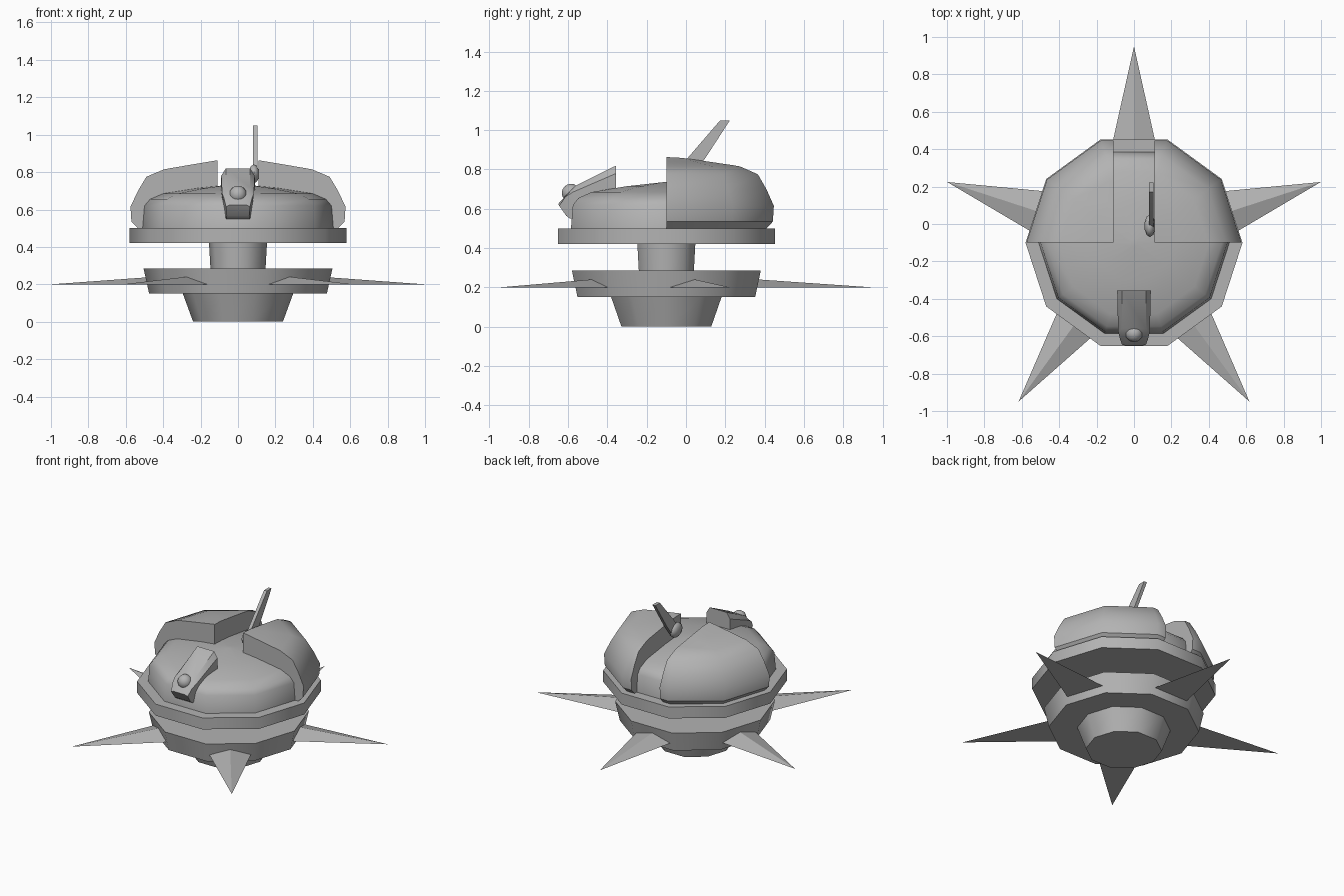
import bpy, bmesh, math
from mathutils import Vector

if "Cube" in bpy.data.objects:
    bpy.data.objects.remove(bpy.data.objects["Cube"])

CY = -0.1      # body axis position along y
SIDES = 10

grey = bpy.data.materials.new("light_grey")
grey.diffuse_color = (0.45, 0.45, 0.45, 1)
grey.use_nodes = True
grey.node_tree.nodes["Principled BSDF"].inputs["Base Color"].default_value = grey.diffuse_color


def finish(bm, name, angle=40):
    bmesh.ops.recalc_face_normals(bm, faces=bm.faces[:])
    me = bpy.data.meshes.new(name)
    bm.to_mesh(me)
    bm.free()
    me.materials.append(grey)
    ob = bpy.data.objects.new(name, me)
    bpy.context.collection.objects.link(ob)
    bpy.ops.object.select_all(action='DESELECT')
    ob.select_set(True)
    bpy.context.view_layer.objects.active = ob
    if angle:
        bpy.ops.object.shade_smooth_by_angle(angle=math.radians(angle))
    return ob


def loft(bm, rings):
    """Join vertex rings and cap both ends."""
    vs = [[bm.verts.new(p) for p in r] for r in rings]
    n = len(vs[0])
    for a, b in zip(vs, vs[1:]):
        for i in range(n):
            j = (i + 1) % n
            bm.faces.new((a[i], a[j], b[j], b[i]))
    bm.faces.new(vs[0])
    bm.faces.new(vs[-1])


def lathe(profile):
    """Ten-sided turned shape from (radius, height) points."""
    bm = bmesh.new()
    loft(bm, [[(r * math.cos(i * math.tau / SIDES), CY + r * math.sin(i * math.tau / SIDES), z)
               for i in range(SIDES)] for r, z in profile])
    return bm


# Turned body parts
finish(lathe([(0.24, 0), (0.295, 0.15)]), "foot_bowl")
finish(lathe([(0.475, 0.15), (0.505, 0.285)]), "lower_disc")
finish(lathe([(0.147, 0.28), (0.155, 0.42)]), "neck")
finish(lathe([(0.58, 0.42), (0.58, 0.5)]), "upper_plate")
finish(lathe([(0.51, 0.5), (0.5, 0.62), (0.47, 0.655), (0.4, 0.685),
              (0.21, 0.715), (0.02, 0.735)]), "inner_dome", 60)

# Rear shell: a quarter of a turned solid on each side of a central slot
for side, name in ((1, "right_shell"), (-1, "left_shell")):
    bm = lathe([(0.535, 0.5), (0.57, 0.535), (0.575, 0.615), (0.535, 0.7), (0.49, 0.775),
                (0.395, 0.815), (0.25, 0.84), (0.05, 0.873)])
    for co, no in (((side * 0.11, 0, 0), (-side, 0, 0)), ((0, CY + 0.0005, 0), (0, -1, 0))):
        geom = bm.verts[:] + bm.edges[:] + bm.faces[:]
        cut = bmesh.ops.bisect_plane(bm, geom=geom, plane_co=co, plane_no=no, clear_outer=True)
        rim = [e for e in cut['geom_cut'] if isinstance(e, bmesh.types.BMEdge)]
        bmesh.ops.contextual_create(bm, geom=rim)
    finish(bm, name)

# Five ridged spikes around the lower disc
for k in range(5):
    a = math.radians(90 + 72 * k)
    out = Vector((math.cos(a), math.sin(a), 0))
    across = Vector((-out.y, out.x, 0))
    centre = Vector((0, CY, 0.2))
    bm = bmesh.new()
    base = centre + out * 0.4
    l, r, t, tip = [bm.verts.new(p) for p in (
        base - across * 0.145, base + across * 0.145,
        base + Vector((0, 0, 0.045)), centre + out * 1.05)]
    for f in ((l, r, t), (l, tip, r), (l, t, tip), (r, tip, t)):
        bm.faces.new(f)
    finish(bm, f"spike_{k + 1}", 0)

# Front snout: a tapered faceted block leaning down and forward
sections = [
    [(0.065, -0.355, 0.82), (0.09, -0.355, 0.78), (0.09, -0.355, 0.64)],
    [(0.065, -0.56, 0.718), (0.085, -0.575, 0.685), (0.066, -0.56, 0.545)],
    [(0.05, -0.60, 0.68), (0.075, -0.615, 0.66), (0.064, -0.59, 0.55)],
    [(0.045, -0.65, 0.625), (0.064, -0.645, 0.615), (0.06, -0.61, 0.565)],
]
bm = bmesh.new()
loft(bm, [s + [(-x, y, z) for x, y, z in reversed(s)] for s in sections])
finish(bm, "snout")

bm = bmesh.new()
bmesh.ops.create_uvsphere(bm, u_segments=12, v_segments=8, radius=0.047)
bmesh.ops.translate(bm, verts=bm.verts[:], vec=(0, -0.585, 0.68))
finish(bm, "snout_lens", 60)

# Antenna blade and its rounded mount on the slot wall
bm = bmesh.new()
blade = [(-0.05, 0.78), (0.04, 0.78), (0.10, 0.86), (0.222, 1.048), (0.172, 1.048), (0.01, 0.86)]
loft(bm, [[(x, y, z) for y, z in blade] for x in (0.08, 0.103)])
finish(bm, "antenna_blade")

bm = bmesh.new()
bmesh.ops.create_uvsphere(bm, u_segments=10, v_segments=6, radius=1)
bmesh.ops.scale(bm, verts=bm.verts[:], vec=(0.03, 0.06, 0.05))
bmesh.ops.translate(bm, verts=bm.verts[:], vec=(0.085, -0.01, 0.79))
finish(bm, "antenna_mount", 60)
